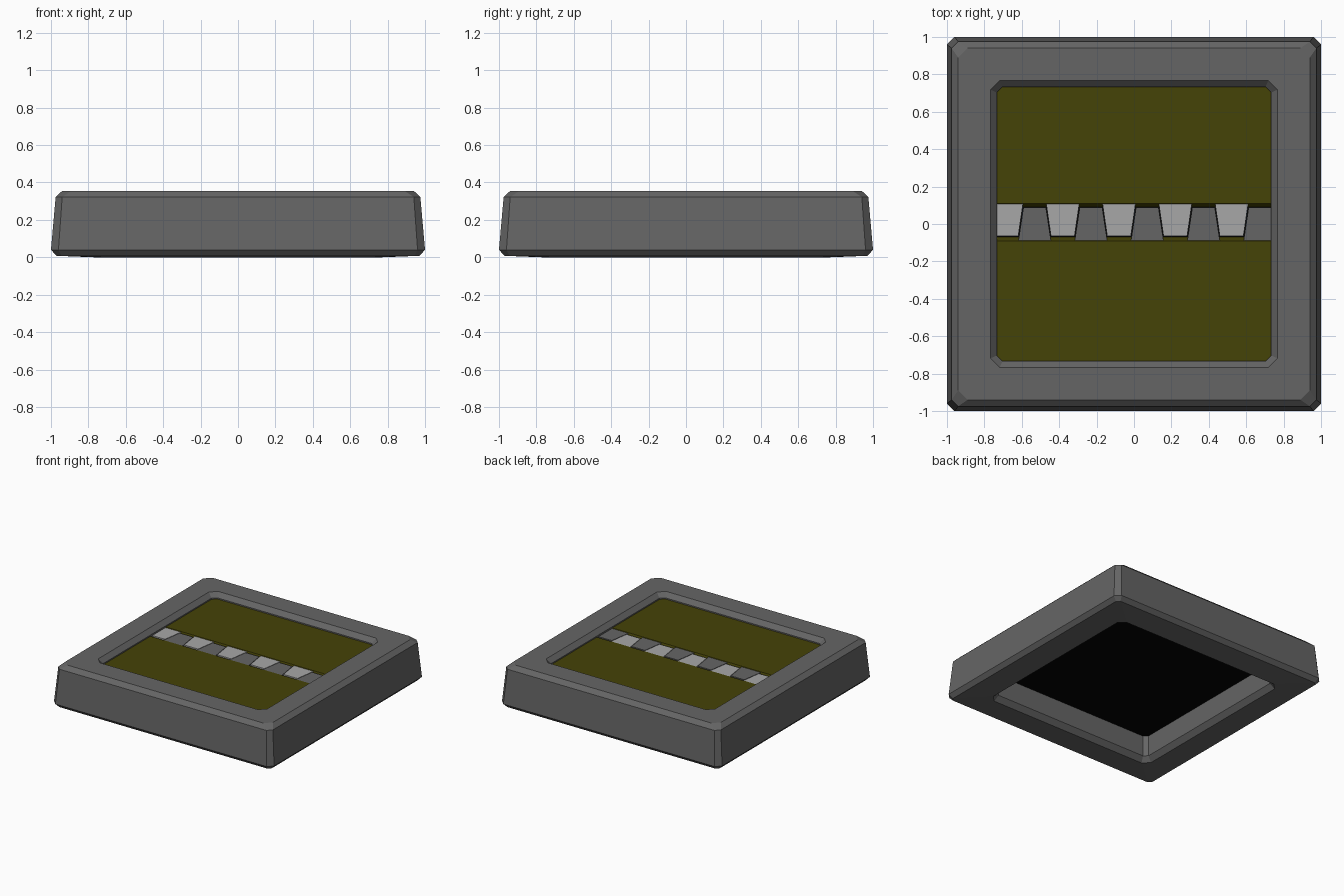
import bpy, bmesh

if "Cube" in bpy.data.objects:
    bpy.data.objects.remove(bpy.data.objects["Cube"])


def material(name, r, g, b):
    m = bpy.data.materials.new(name)
    m.diffuse_color = (r, g, b, 1)
    m.use_nodes = True
    m.node_tree.nodes["Principled BSDF"].inputs["Base Color"].default_value = m.diffuse_color
    return m


GREY = material("frame grey", 0.13, 0.13, 0.13)
OLIVE = material("dark olive", 0.06, 0.056, 0.002)
PALE = material("pale grey", 0.39, 0.39, 0.39)
BLACK = material("black", 0.001, 0.001, 0.001)


def finish(bm, name, mat):
    bmesh.ops.recalc_face_normals(bm, faces=bm.faces[:])
    me = bpy.data.meshes.new(name)
    bm.to_mesh(me)
    bm.free()
    me.materials.append(mat)
    ob = bpy.data.objects.new(name, me)
    bpy.context.collection.objects.link(ob)
    return ob


def prism(bm, lower, upper):
    """Solid between two matching polygons."""
    a = [bm.verts.new(p) for p in lower]
    b = [bm.verts.new(p) for p in upper]
    bm.faces.new(a)
    bm.faces.new(b)
    n = len(a)
    for i in range(n):
        j = (i + 1) % n
        bm.faces.new((a[i], a[j], b[j], b[i]))


# Square frame: lofted rings of (half width, corner cut, height)
def ring(bm, r, c, z):
    k = r - c
    pts = [(r, k), (k, r), (-k, r), (-r, k), (-r, -k), (-k, -r), (k, -r), (r, -k)]
    return [bm.verts.new((x, y, z)) for x, y in pts]


SECTION = [(0.97, 0.025, 0.008), (1.0, 0.04, 0.04), (0.975, 0.035, 0.322),
           (0.94, 0.05, 0.355), (0.768, 0.05, 0.355), (0.733, 0.03, 0.32),
           (0.733, 0.03, 0.04), (0.768, 0.05, 0.0)]
bm = bmesh.new()
rings = [ring(bm, *s) for s in SECTION]
for i, a in enumerate(rings):
    b = rings[(i + 1) % len(rings)]
    for j in range(8):
        k = (j + 1) % 8
        bm.faces.new((a[j], a[k], b[k], b[j]))
finish(bm, "frame", GREY)

# Black backing under the doors
W = 0.733
bm = bmesh.new()
sq = [(-W, -W), (W, -W), (W, W), (-W, W)]
prism(bm, [(x, y, 0.21) for x, y in sq], [(x, y, 0.27) for x, y in sq])
finish(bm, "backing", BLACK)

# Two olive doors with sloped meeting edges
TOP = 0.31
for name, outer, foot, lip in (("back_door", W, 0.09, 0.11), ("front_door", -W, -0.07, -0.09)):
    bm = bmesh.new()
    prof = [(outer, 0.271), (foot, 0.271), (lip, TOP), (outer, TOP)]
    prism(bm, [(-W, y, z) for y, z in prof], [(W, y, z) for y, z in prof])
    finish(bm, name, OLIVE)


# Interlocking tapered teeth, clipped at the frame
def teeth(name, mat, first, y_wide, y_tip, half_wide, half_tip):
    bm = bmesh.new()
    for i in range(5):
        c = first + 0.301 * i
        pts = [(c - half_wide, y_wide), (c + half_wide, y_wide),
               (c + half_tip, y_tip), (c - half_tip, y_tip)]
        pts = [(max(-W, min(W, x)), y) for x, y in pts]
        prism(bm, [(x, y, 0.265) for x, y in pts], [(x, y, TOP - 0.004) for x, y in pts])
    finish(bm, name, mat)


teeth("pale_teeth", PALE, -0.682, 0.107, -0.064, 0.088, 0.063)
teeth("grey_teeth", GREY, -0.531, -0.09, 0.088, 0.087, 0.06)
